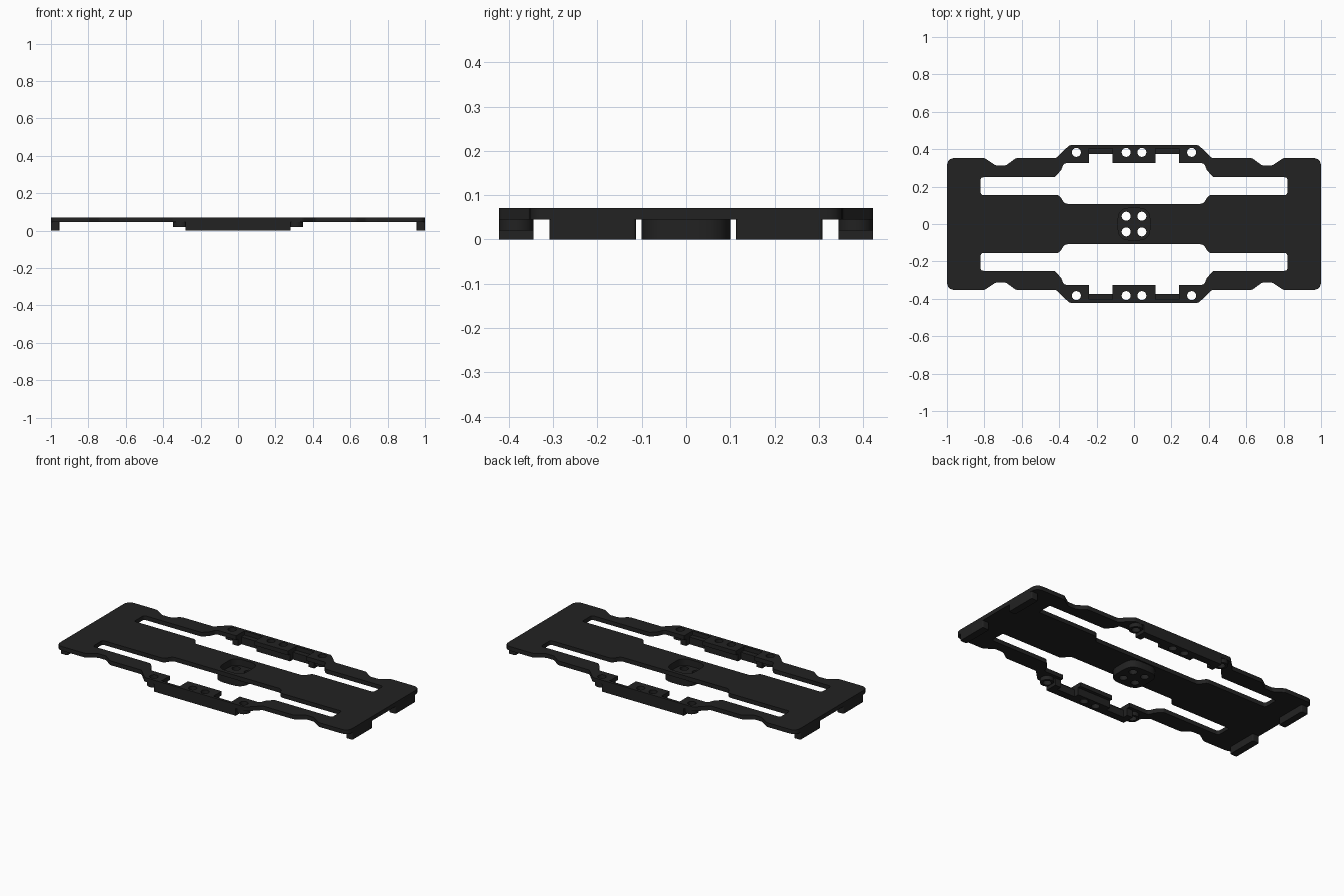
import bpy, math
from mathutils import Vector

if "Cube" in bpy.data.objects:
    bpy.data.objects.remove(bpy.data.objects["Cube"])

mat = bpy.data.materials.new("matte_black")
mat.diffuse_color = (0.016, 0.016, 0.016, 1)
mat.use_nodes = True
mat.node_tree.nodes["Principled BSDF"].inputs["Base Color"].default_value = mat.diffuse_color


def fillet(points, steps=5):
    """Closed outline from (x, y, corner radius) points."""
    out, n = [], len(points)
    for i, (x, y, r) in enumerate(points):
        p = Vector((x, y))
        a = Vector(points[i - 1][:2]) - p
        b = Vector(points[(i + 1) % n][:2]) - p
        if r <= 0:
            out.append(p)
            continue
        half = a.angle(b) / 2
        d = min(r / math.tan(half), a.length * 0.49, b.length * 0.49)
        s, e = p + a.normalized() * d, p + b.normalized() * d
        for k in range(steps + 1):
            t = k / steps
            out.append(s * (1 - t) ** 2 + p * 2 * t * (1 - t) + e * t * t)
    return out


def circle(x, y, r, n=24):
    return [Vector((x + r * math.cos(2 * math.pi * i / n),
                    y + r * math.sin(2 * math.pi * i / n))) for i in range(n)]


def mirror_x(half):
    return half + [(-x, y, r) for x, y, r in reversed(half)]


def flip_y(points):
    return [(x, -y, r) for x, y, r in points]


def box(x0, x1, y0, y1, r):
    return fillet([(x0, y0, r), (x1, y0, r), (x1, y1, r), (x0, y1, r)])


def slab(name, loops, z0, z1):
    """Flat plate; loops inside another loop become holes."""
    cu = bpy.data.curves.new(name, 'CURVE')
    cu.dimensions = '2D'
    cu.fill_mode = 'BOTH'
    cu.extrude = (z1 - z0) / 2
    for loop in loops:
        sp = cu.splines.new('POLY')
        sp.points.add(len(loop) - 1)
        for pt, v in zip(sp.points, loop):
            pt.co = (v.x, v.y, 0, 1)
        sp.use_cyclic_u = True
    tmp = bpy.data.objects.new(name + "_outline", cu)
    bpy.context.collection.objects.link(tmp)
    dg = bpy.context.evaluated_depsgraph_get()
    me = bpy.data.meshes.new_from_object(tmp.evaluated_get(dg))
    bpy.data.objects.remove(tmp)
    for v in me.vertices:
        v.co.z += (z0 + z1) / 2
    me.materials.clear()
    me.materials.append(mat)
    ob = bpy.data.objects.new(name, me)
    bpy.context.collection.objects.link(ob)
    bpy.ops.object.select_all(action='DESELECT')
    ob.select_set(True)
    bpy.context.view_layer.objects.active = ob
    bpy.ops.object.shade_smooth_by_angle(angle=math.radians(30))
    return ob


# Outer edge: rounded ends, small notches, bulged middle
edge = [(1, 0.353, 0.045), (0.80, 0.353, 0.03), (0.74, 0.313, 0.03),
        (0.685, 0.313, 0.03), (0.63, 0.353, 0.03), (0.415, 0.353, 0.02),
        (0.345, 0.422, 0.03)]
top_edge = mirror_x(edge)
outline = fillet(top_edge + [(x, -y, r) for x, y, r in reversed(top_edge)])

# Side slot: narrow at the ends, wide in the middle with square tabs
slot_half = [(0.115, 0.405, 0), (0.24, 0.405, 0), (0.24, 0.325, 0),
             (0.375, 0.325, 0.02), (0.39, 0.287, 0.02), (0.425, 0.25, 0.02),
             (0.82, 0.25, 0.015), (0.82, 0.155, 0.015), (0.40, 0.155, 0.03),
             (0.37, 0.108, 0.03)]
slot = mirror_x([(0.115, 0.325, 0)] + slot_half)

screw_x = (-0.308, -0.042, 0.042, 0.308)
rail_holes = {s: [circle(x, s * 0.383, 0.024) for x in screw_x] for s in (1, -1)}
pocket = box(-0.085, 0.085, -0.085, 0.085, 0.06)

# Main plate
slab("main_plate", [outline, fillet(slot), fillet(flip_y(slot)), pocket]
     + rail_holes[1] + rail_holes[-1], 0.045, 0.071)

# Centre boss with a sunken, four-hole floor
boss = box(-0.1, 0.1, -0.1, 0.1, 0.07)
slab("centre_boss_wall", [boss, pocket], 0.03, 0.045)
slab("centre_boss_floor", [boss] + [circle(x, y, 0.024) for x in (-0.042, 0.042)
                                    for y in (-0.042, 0.042)], 0, 0.03)

# Thick side rails, with ledges between the tabs, and round end bosses
rail = mirror_x([(0.115, 0.345, 0), (0.115, 0.375, 0), (0.24, 0.375, 0),
                 (0.24, 0.345, 0), (0.28, 0.345, 0), (0.28, 0.422, 0)])
for s, side in ((1, "back"), (-1, "front")):
    pts = rail if s > 0 else flip_y(rail)
    slab(side + "_rail", [fillet(pts)] + rail_holes[s][1:3], 0, 0.045)
    for x, end in ((-0.308, "left"), (0.308, "right")):
        slab(f"{side}_{end}_screw_boss",
             [circle(x, s * 0.383, 0.039), circle(x, s * 0.383, 0.024)], 0.02, 0.045)
    # Feet under the plate ends
    for e, end in ((-1, "left"), (1, "right")):
        xs = sorted((e * 0.955, e * 1.0))
        ys = sorted((s * 0.113, s * 0.308))
        slab(f"{side}_{end}_foot", [box(*xs, *ys, 0.008)], 0, 0.045)
